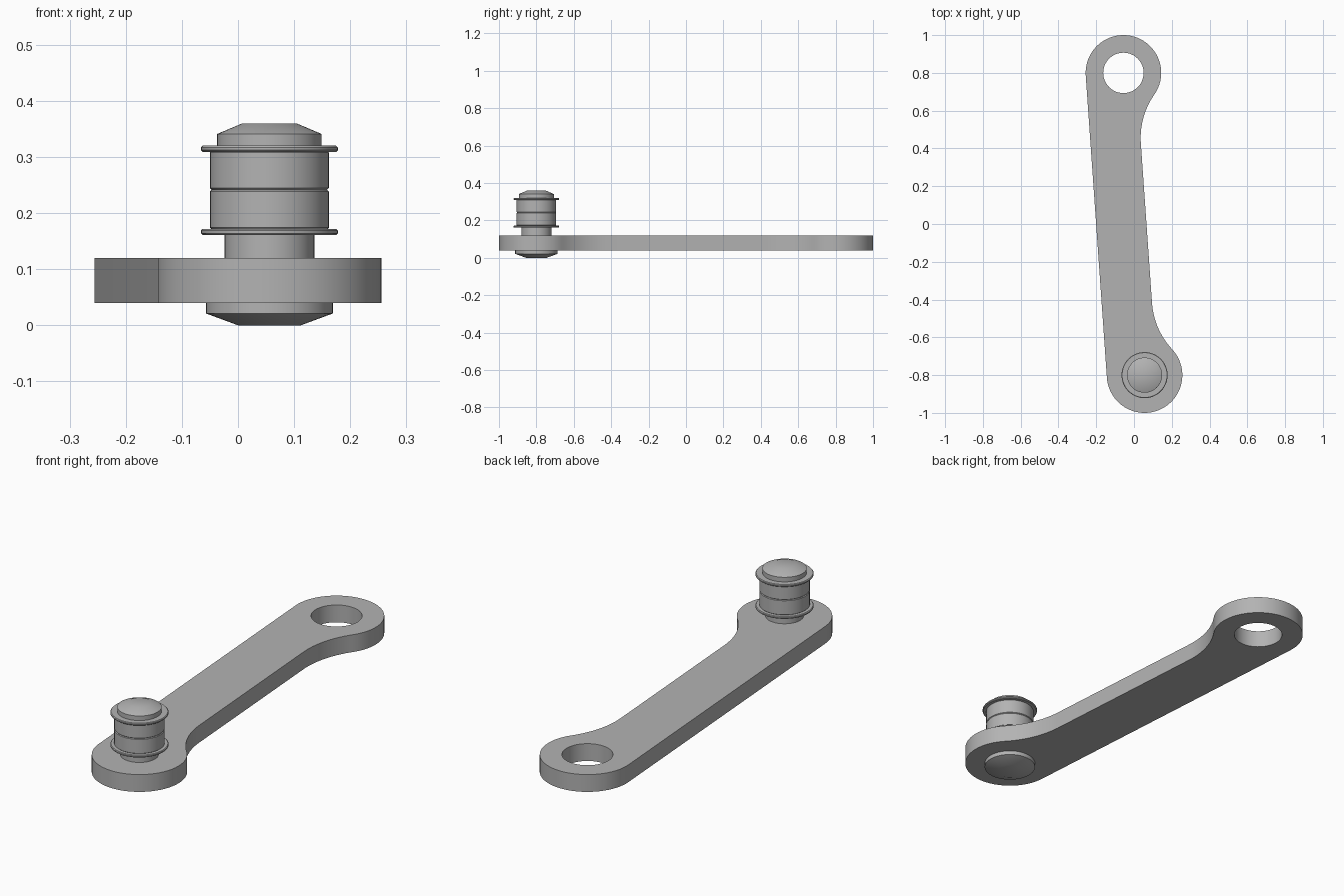
import bpy, bmesh, math
from mathutils import Vector

cube = bpy.data.objects.get("Cube")
if cube:
    bpy.data.objects.remove(cube, do_unlink=True)

grey = bpy.data.materials.new("steel_grey")
grey.use_nodes = True
GREY = (0.45, 0.45, 0.45, 1)
grey.diffuse_color = GREY
grey.node_tree.nodes["Principled BSDF"].inputs["Base Color"].default_value = GREY

PIN = Vector((0.056, -0.8))     # pin centre
EYE = -PIN                      # hole centre
END_R, HOLE_R, WAIST, FILLET = 0.2, 0.107, 0.066, 0.4
along = (EYE - PIN).normalized()
side = Vector((along.y, -along.x))
half = (EYE - PIN).length / 2


def finish(obj):
    obj.data.materials.clear()
    obj.data.materials.append(grey)
    bpy.ops.object.select_all(action="DESELECT")
    obj.select_set(True)
    bpy.context.view_layer.objects.active = obj
    bpy.ops.object.shade_smooth_by_angle(angle=math.radians(30))


def arc(cx, cy, r, start, end, n):
    return [Vector((cx + r * math.cos(start + (end - start) * i / n),
                    cy + r * math.sin(start + (end - start) * i / n)))
            for i in range(n + 1)]


# Link arm: one straight edge, one waisted edge with tangent fillets
fillet_x = WAIST + FILLET
drop = math.sqrt((END_R + FILLET) ** 2 - fillet_x ** 2)
touch = math.atan2(drop, fillet_x)
upper = arc(fillet_x, half - drop, FILLET, math.pi, math.pi - touch, 16)
upper += arc(0, half, END_R, -touch, math.pi, 40)[1:]
lower = [Vector((p.x, -p.y)) for p in reversed(upper)]
outline = [side * p.x + along * p.y for p in upper + lower]
hole = arc(EYE.x, EYE.y, HOLE_R, 0, 2 * math.pi, 48)[:-1]

curve = bpy.data.curves.new("arm_outline", "CURVE")
curve.dimensions = "2D"
curve.fill_mode = "BOTH"
curve.extrude = 0.04
for points in (outline, hole):
    spline = curve.splines.new("POLY")
    spline.points.add(len(points) - 1)
    for target, p in zip(spline.points, points):
        target.co = (p.x, p.y, 0, 1)
    spline.use_cyclic_u = True
helper = bpy.data.objects.new("arm_outline", curve)
bpy.context.collection.objects.link(helper)
bpy.context.view_layer.update()
mesh = bpy.data.meshes.new_from_object(
    helper.evaluated_get(bpy.context.evaluated_depsgraph_get()))
bpy.data.objects.remove(helper, do_unlink=True)
bm = bmesh.new()
bm.from_mesh(mesh)
bmesh.ops.remove_doubles(bm, verts=bm.verts, dist=0.0001)
bmesh.ops.recalc_face_normals(bm, faces=bm.faces)
bm.to_mesh(mesh)
bm.free()
arm = bpy.data.objects.new("link_arm", mesh)
arm.location.z = 0.08
bpy.context.collection.objects.link(arm)
finish(arm)


# Turned parts: (radius, height) profiles, capped at both ends
def turned(name, profile, n=48):
    bm = bmesh.new()
    rings = [[bm.verts.new((*p, z)) for p in arc(0, 0, r, 0, 2 * math.pi, n)[:-1]]
             for r, z in profile]
    for a, b in zip(rings, rings[1:]):
        for i in range(n):
            j = (i + 1) % n
            bm.faces.new((a[i], a[j], b[j], b[i]))
    bm.faces.new(list(reversed(rings[0])))
    bm.faces.new(rings[-1])
    me = bpy.data.meshes.new(name)
    bm.to_mesh(me)
    bm.free()
    obj = bpy.data.objects.new(name, me)
    obj.location = (PIN.x, PIN.y, 0)
    bpy.context.collection.objects.link(obj)
    finish(obj)


def disc(name, r, low, high, bevel):
    turned(name, [(r - bevel, low), (r, low + bevel),
                  (r, high - bevel), (r - bevel, high)])


turned("rivet_head", [(0.056, 0), (0.113, 0.021), (0.113, 0.041)])
turned("pin_neck", [(0.08, 0.115), (0.08, 0.165)])
disc("lower_washer", 0.122, 0.161, 0.172, 0.003)
disc("lower_roller", 0.106, 0.171, 0.2415, 0.003)
disc("upper_roller", 0.106, 0.2415, 0.311, 0.003)
disc("upper_washer", 0.122, 0.309, 0.32, 0.003)
turned("pin_cap", [(0.093, 0.319), (0.093, 0.341), (0.048, 0.36)])
